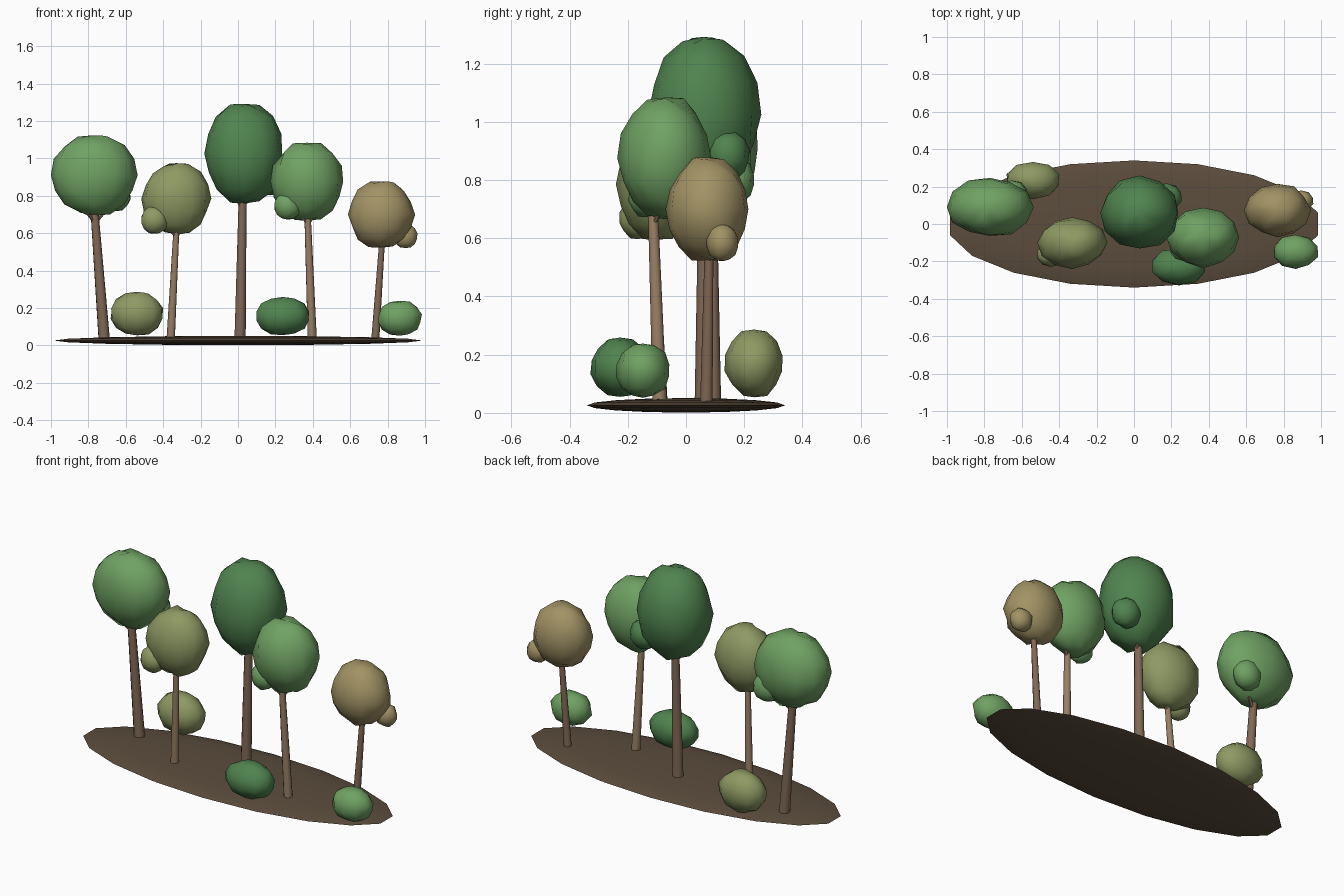
import bpy, bmesh, random
from mathutils import Vector, Matrix

if "Cube" in bpy.data.objects:
    bpy.data.objects.remove(bpy.data.objects["Cube"])

random.seed(4)


def material(name, rgb):
    m = bpy.data.materials.new(name)
    m.diffuse_color = (*rgb, 1)
    m.use_nodes = True
    m.node_tree.nodes["Principled BSDF"].inputs["Base Color"].default_value = m.diffuse_color
    return m


GREEN = material("leaf_green", (0.16, 0.36, 0.125))
DARK = material("leaf_dark", (0.08, 0.23, 0.078))
OLIVE = material("leaf_olive", (0.27, 0.32, 0.125))
TAN = material("leaf_tan", (0.36, 0.29, 0.13))
BARK = material("bark", (0.22, 0.14, 0.09))
BARK_LIGHT = material("bark_light", (0.32, 0.215, 0.13))
SOIL = material("soil", (0.107, 0.074, 0.047))


def finish(name, bm, mat, smooth=True):
    me = bpy.data.meshes.new(name)
    bmesh.ops.recalc_face_normals(bm, faces=bm.faces)
    for f in bm.faces:
        f.smooth = smooth
    # keep strong creases sharp
    for e in bm.edges:
        if len(e.link_faces) == 2 and e.calc_face_angle(0) > 0.9:
            e.smooth = False
    bm.to_mesh(me)
    bm.free()
    ob = bpy.data.objects.new(name, me)
    me.materials.append(mat)
    bpy.context.collection.objects.link(ob)
    return ob


def blob(name, center, radii, mat, segs=12, rings=8, jitter=0.045):
    """Ellipsoid of foliage with a slightly uneven surface."""
    bm = bmesh.new()
    bmesh.ops.create_uvsphere(bm, u_segments=segs, v_segments=rings, radius=1)
    for v in bm.verts:
        k = 1 + random.uniform(-jitter, jitter)
        if abs(v.co.z) > 0.99 and jitter:
            k = 0.97
        v.co = Vector(center) + Vector(a * r * k for a, r in zip(v.co, radii))
    return finish(name, bm, mat)


def limb(name, a, b, r1, r2, mat, sides=9):
    """Tapered round limb between two points."""
    a, b = Vector(a), Vector(b)
    d = b - a
    bm = bmesh.new()
    bmesh.ops.create_cone(bm, cap_ends=True, segments=sides,
                          radius1=r1, radius2=r2, depth=d.length)
    rot = d.to_track_quat('Z', 'Y').to_matrix().to_4x4()
    bm.transform(Matrix.Translation((a + b) / 2) @ rot)
    return finish(name, bm, mat)


# Soil patch
blob("soil_patch", (0, 0, 0.026), (1, 0.34, 0.025), SOIL, 18, 8, 0)

# Trees: trunk base, trunk top, radius, crown centre, crown radii,
# side clump centre, side clump radius, leaf, bark
trees = [
    ((-0.715, 0.09, 0.02), (-0.77, 0.085, 0.75), 0.031,
     (-0.77, 0.09, 0.91), (0.225, 0.16, 0.22), (-0.655, 0.165, 0.80), 0.085, GREEN, BARK),
    ((-0.36, -0.085, 0.02), (-0.327, -0.115, 0.66), 0.023,
     (-0.33, -0.10, 0.785), (0.18, 0.137, 0.195), (-0.445, -0.165, 0.67), 0.075, OLIVE, BARK_LIGHT),
    ((0.01, 0.06, 0.015), (0.025, 0.065, 0.84), 0.031,
     (0.032, 0.06, 1.025), (0.212, 0.192, 0.275), (0.175, 0.145, 0.885), 0.085, DARK, BARK),
    ((0.397, -0.09, 0.02), (0.37, -0.115, 0.74), 0.025,
     (0.37, -0.07, 0.875), (0.192, 0.16, 0.215), (0.265, -0.135, 0.745), 0.075, GREEN, BARK_LIGHT),
    ((0.733, 0.07, 0.02), (0.773, 0.08, 0.60), 0.022,
     (0.767, 0.075, 0.70), (0.173, 0.142, 0.183), (0.895, 0.125, 0.585), 0.066, TAN, BARK),
]
for i, (base, top, r, c, radii, sc, sr, leaf, bark) in enumerate(trees, 1):
    limb(f"trunk_{i}", base, top, r, r * 0.68, bark)
    blob(f"crown_{i}", c, radii, leaf)
    blob(f"side_clump_{i}", sc, (sr, sr * 0.85, sr), leaf, 10, 7)
    # short forks under the crown
    fork = Vector(base).lerp(Vector(top), 0.87)
    for s in (-1, 1):
        tip = fork + Vector((s * radii[0] * 0.4, s * radii[1] * 0.3, radii[2] * 0.5))
        limb(f"fork_{i}_{'left' if s < 0 else 'right'}", fork, tip, r * 0.35, r * 0.2, bark, 6)

# Bushes
bushes = [
    ((-0.54, 0.234, 0.17), (0.147, 0.1, 0.12), OLIVE),
    ((0.24, -0.227, 0.157), (0.15, 0.102, 0.105), DARK),
    ((0.865, -0.148, 0.145), (0.124, 0.094, 0.096), GREEN),
]
for i, (c, radii, leaf) in enumerate(bushes, 1):
    blob(f"bush_{i}", c, radii, leaf, 10, 7)
